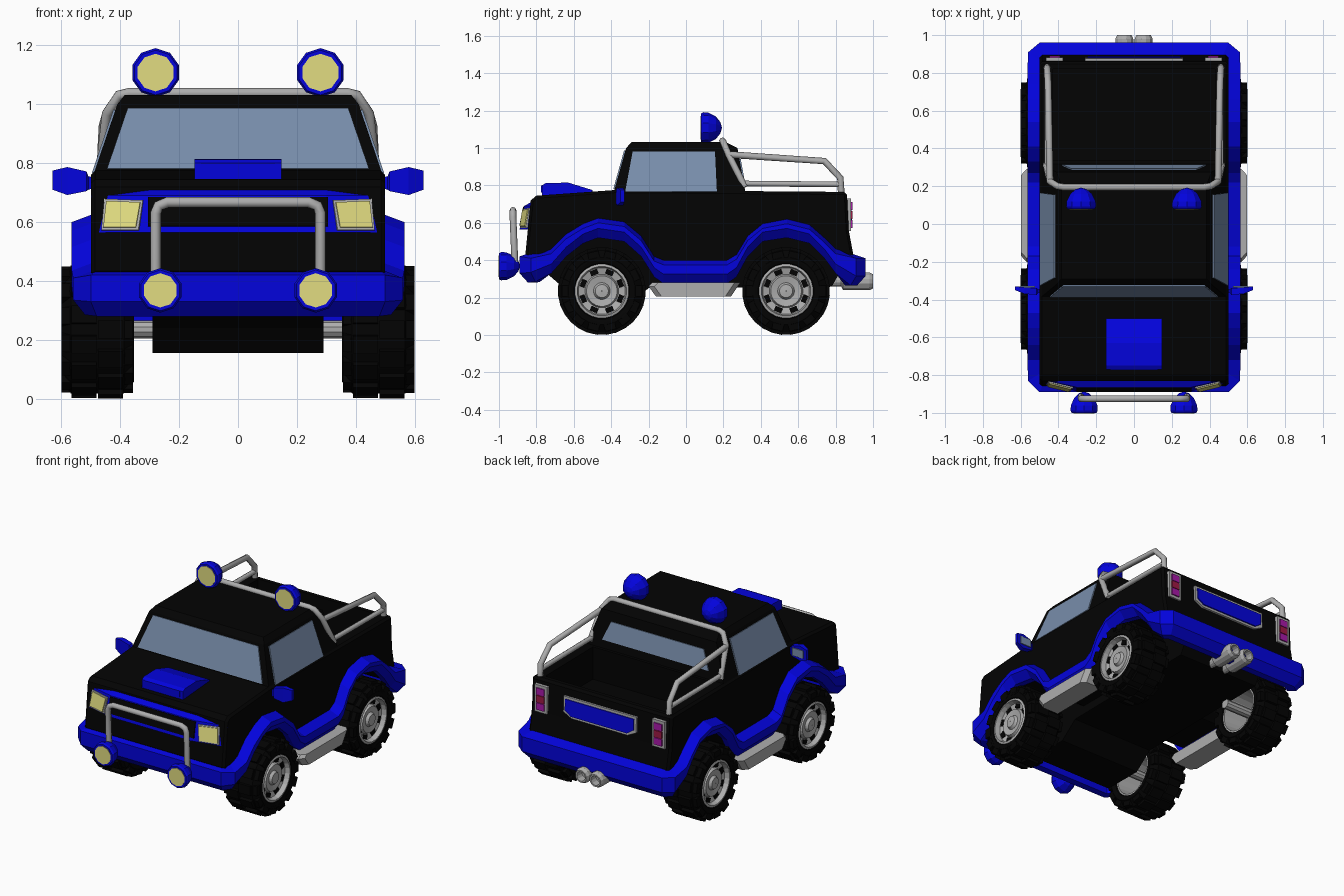
import bpy, bmesh, math
from mathutils import Matrix, Vector

if "Cube" in bpy.data.objects:
    bpy.data.objects.remove(bpy.data.objects["Cube"])


def material(name, rgb):
    m = bpy.data.materials.new(name)
    m.diffuse_color = (*rgb, 1)
    m.use_nodes = True
    m.node_tree.nodes["Principled BSDF"].inputs["Base Color"].default_value = m.diffuse_color
    return m


BLUE = material("blue_paint", (0.001, 0.001, 0.72))
BLACK = material("black_paint", (0.001, 0.001, 0.001))
GLASS = material("glass", (0.19, 0.27, 0.41))
YELLOW = material("lamp_yellow", (0.76, 0.72, 0.22))
RED = material("tail_red", (0.35, 0.01, 0.06))
PURPLE = material("tail_purple", (0.4, 0.01, 0.4))
METAL = material("grey_metal", (0.42, 0.42, 0.42))


def finish(name, bm, mat):
    bmesh.ops.remove_doubles(bm, verts=bm.verts, dist=1e-5)
    bmesh.ops.recalc_face_normals(bm, faces=bm.faces)
    me = bpy.data.meshes.new(name)
    bm.to_mesh(me)
    bm.free()
    ob = bpy.data.objects.new(name, me)
    bpy.context.collection.objects.link(ob)
    me.materials.append(mat)
    return ob


def loft(name, rings, mat=METAL, wrap=False):
    """Skin closed cross-sections; wrap joins last to first, else ends are capped."""
    bm = bmesh.new()
    vs = [[bm.verts.new(p) for p in r] for r in rings]
    n = len(vs[0])
    for k in range(len(vs) if wrap else len(vs) - 1):
        a, b = vs[k], vs[(k + 1) % len(vs)]
        for i in range(n):
            j = (i + 1) % n
            bm.faces.new((a[i], a[j], b[j], b[i]))
    if not wrap:
        bm.faces.new(vs[0])
        bm.faces.new(vs[-1])
    return finish(name, bm, mat)


def prism(name, prof, x0, x1, mat=METAL):
    return loft(name, [[(x, y, z) for y, z in prof] for x in (x0, x1)], mat)


def box(name, x0, x1, y0, y1, z0, z1, mat=METAL):
    return prism(name, [(y0, z0), (y1, z0), (y1, z1), (y0, z1)], x0, x1, mat)


def lathe(name, prof, n, loc, axis, mat=METAL, wrap=False, flip=1):
    """Revolve (axial, radius) points about the x or y axis."""
    rings = []
    for a, r in prof:
        ring = []
        for i in range(n):
            t = 2 * math.pi * (i + 0.5) / n
            c, s = r * math.cos(t), r * math.sin(t)
            p = (a * flip, c, s) if axis == "x" else (c, a * flip, s)
            ring.append(Vector(p) + Vector(loc))
        rings.append(ring)
    return loft(name, rings, mat, wrap)


def pane(name, pts, mat, t=0.014):
    bm = bmesh.new()
    bm.faces.new([bm.verts.new(p) for p in pts])
    ob = finish(name, bm, mat)
    m = ob.modifiers.new("thickness", "SOLIDIFY")
    m.thickness, m.offset = t, 0
    return ob


def tube(name, pts, r=0.018):
    cu = bpy.data.curves.new(name, "CURVE")
    cu.dimensions = "3D"
    cu.bevel_depth, cu.bevel_resolution, cu.use_fill_caps = r, 2, True
    cu.materials.append(METAL)
    sp = cu.splines.new("POLY")
    sp.points.add(len(pts) - 1)
    for p, q in zip(sp.points, pts):
        p.co = (*q, 1)
    ob = bpy.data.objects.new(name, cu)
    bpy.context.collection.objects.link(ob)


def blocks(name, cells, loc, mat):
    """Ring of boxes about x: cells are (angle, x, radius, sx, tangential, radial)."""
    bm = bmesh.new()
    for t, x, r, sx, st, sr in cells:
        m = (Matrix.Translation(loc) @ Matrix.Rotation(t, 4, "X")
             @ Matrix.Translation((x, 0, r)) @ Matrix.Diagonal((sx, st, sr, 1)))
        bmesh.ops.create_cube(bm, size=1, matrix=m)
    return finish(name, bm, mat)


# Blue fender and bumper band: (y, top, bottom) along one side
SIDE = [(-.72, .465, .33), (-.64, .545, .42), (-.55, .60, .49), (-.47, .63, .52),
        (-.33, .61, .50), (-.24, .535, .42), (-.17, .425, .31), (-.12, .405, .275),
        (.22, .405, .275), (.27, .435, .31), (.33, .535, .42), (.41, .60, .50),
        (.54, .625, .52), (.66, .595, .49), (.74, .525, .41), (.80, .465, .33)]
half = [(0, -.89, 0, -.80, .45, .28), (.5, -.89, .46, -.80, .45, .28), (.56, -.83, .48, -.78, .44, .285)]
half += [(.565, y, .485, y, t, b) for y, t, b in SIDE]
half += [(.56, .91, .48, .85, .44, .265), (.5, .96, .46, .87, .44, .265), (0, .96, 0, .87, .44, .265)]
full = half + [(-a, b, -c, d, e, f) for a, b, c, d, e, f in half[-2:0:-1]]
rings = []
for ox, oy, ix, iy, t, b in full:
    mx, my = ix + .5 * (ox - ix), iy + .5 * (oy - iy)
    rings.append([(ix, iy, t), (ox, oy, t - .03), (ox, oy, b + .05), (mx, my, b), (ix, iy, b)])
loft("fender_bumper_band", rings, BLUE, wrap=True)

# Body with wheel arches and an open load bed
prof = [(.90, .40), (.87, .56), (.86, .765), (-.38, .775), (-.80, .745), (-.83, .72), (-.86, .42)]
body = prism("body", prof + [(y, b + .03) for y, t, b in SIDE], -.5, .5, BLACK)
bev = body.modifiers.new("soft_edges", "BEVEL")
bev.width, bev.segments, bev.limit_method, bev.angle_limit = .014, 1, "ANGLE", 1.0
cutter = box("bed_cutter", -.43, .43, .335, .82, .56, .95, BLACK)
cutter.hide_render = True
cutter.hide_viewport = True
cut = body.modifiers.new("load_bed", "BOOLEAN")
cut.object, cut.operation, cut.solver = cutter, "DIFFERENCE", "EXACT"
prism("underbody", [(-.78, .36), (-.64, .24), (-.58, .155), (-.32, .155), (-.2, .25), (.78, .26),
                    (.86, .4), (.8, .555), (-.8, .555)], -.29, .29, BLACK)

# Cab
loft("cab", [[(-x, y0, z), (x, y0, z), (x, y1, z), (-x, y1, z)] for x, y0, y1, z in
             ((.495, -.39, .32, .75), (.41, -.32, .275, 1.0), (.385, -.29, .21, 1.032))], BLACK)


def cab_x(z):
    return .495 - (z - .75) * .34


def cab_f(z):
    return -.39 + (z - .75) * .28


def cab_r(z):
    return .32 - (z - .75) * .18


def face_window(name, fy, w0, w1, z0, z1):
    pane(name, [(-w0, fy(z0), z0), (w0, fy(z0), z0), (w1, fy(z1), z1), (-w1, fy(z1), z1)], GLASS)


face_window("windscreen", cab_f, .445, .375, .78, .985)
face_window("rear_window", cab_r, .38, .33, .82, .94)

# Grille surround, tapering back at the corners
gp = [(-.80, .565), (-.89, .565), (-.865, .69), (-.82, .715), (-.78, .715)]
loft("grille_surround", [[(x * (.95 if z < .6 else 1), y + d * (y < -.81), z) for y, z in gp]
                         for x, d in ((-.5, .045), (-.3, 0), (.3, 0), (.5, .045))], BLUE)


def nose(x, z):
    return (x, -.891 + (z - .565) * .2 + max(0, abs(x) - .3) * .24, z)


pane("grille_inset", [nose(-.305, .585), nose(.305, .585), nose(.305, .685), nose(-.305, .685)], BLACK, .01)

# Hood scoop with a raised mouth
prism("hood_scoop", [(-.77, .73), (-.77, .80), (-.75, .812), (-.63, .815), (-.5, .775), (-.5, .75)], -.147, .147, BLUE)
box("scoop_mouth", -.125, .125, -.774, -.765, .762, .80, BLUE)

# Front guard bar and roll bar
g = [(.28, -.915, .39), (.28, -.925, .63), (.27, -.925, .655), (.24, -.925, .667)]
tube("front_guard", g + [(-x, y, z) for x, y, z in reversed(g)])
h = [(.465, .315, .79), (.445, .225, .97), (.405, .20, 1.03), (.37, .195, 1.038)]
tube("roll_hoop", h + [(-x, y, z) for x, y, z in reversed(h)])

# Rear panel in a frame
for nm, e, y, t, m in (("rear_panel_frame", .015, .873, .016, METAL), ("rear_panel", 0, .88, .016, BLUE)):
    pane(nm, [(-.2, y + .002, .59 - e), (.2, y + .002, .59 - e), (.245 + e, y, .62 - e), (.245 + e, y - .004, .69 + e),
              (-.245 - e, y - .004, .69 + e), (-.245 - e, y, .62 - e)], m, t)

for s, side in ((1, "right"), (-1, "left")):
    # Side glass
    pane(f"side_window_{side}", [(s * cab_x(z), y, z) for y, z in
                                 ((-.325, .765), (-.285, .98), (.155, .98), (.165, .765))], GLASS)
    # Headlights
    for nm, e, t, m in (("headlight_frame", .008, .014, METAL), ("headlight", 0, .026, YELLOW)):
        pane(f"{nm}_{side}", [nose(s * (.345 - e), .58 - e), nose(s * (.455 + e), .58 - e),
                              nose(s * (.445 + e), .67 + e), nose(s * (.33 - e), .665 + e)], m, t)
    # Bar rails beside the bed
    tube(f"upper_rail_{side}", [(s * x, y, z) for x, y, z in
                                ((.445, .225, .965), (.455, .74, .93), (.46, .825, .84), (.46, .83, .76))])
    tube(f"lower_rail_{side}", [(s * .46, .31, .81), (s * .46, .83, .805)], .015)
    # Round lamps on roof and bumper
    for nm, x, y, z, k in (("roof_lamp", .28, .08, 1.108, 1), ("bumper_lamp", .264, -1.0, .368, .91)):
        lathe(f"{nm}_{side}", [(0, .066 * k), (0, .076 * k), (.012, .083 * k), (.04, .081 * k),
                               (.08, .06 * k), (.104, .03 * k), (.112, .002)], 10, (s * x, y, z), "y", BLUE)
        lathe(f"{nm}_lens_{side}", [(-.003, .064 * k), (.01, .064 * k)], 10, (s * x, y, z), "y", YELLOW)
    # Door mirrors
    loft(f"mirror_{side}", [[(s * x, y0, za), (s * x, y1, za), (s * x, y1, zb), (s * x, y0, zb)] for x, y0, y1, za, zb in
                            ((.47, -.365, -.345, .72, .75), (.508, -.365, -.345, .71, .755), (.515, -.375, -.34, .705, .772),
                             (.58, -.37, -.335, .692, .787), (.63, -.35, -.33, .71, .775))], BLUE)
    box(f"mirror_glass_{side}", *sorted((s * .525, s * .605)), -.336, -.329, .715, .765, GLASS)
    # Side step
    loft(f"side_step_{side}", [[(s * x, y, z) for y, z in ((-.2 + d, .26), (-.16 + d, .205), (.24 - d, .205),
                                                           (.29 - d, .28), (-.18 + d, .28))]
                               for x, d in ((.46, 0), (.57, 0), (.597, .03))])
    # Tail lights
    box(f"tail_light_frame_{side}", *sorted((s * .375, s * .465)), .85, .882, .555, .73)
    for i, m in enumerate((PURPLE, RED, PURPLE)):
        box(f"tail_lens_{i}_{side}", *sorted((s * .392, s * .448)), .86, .89, .572 + i * .048, .616 + i * .048, m)
    # Exhaust pipes
    lathe(f"exhaust_{side}", [(.77, .028), (.83, .028), (.84, .049), (.98, .049), (1.0, .04), (1.0, .03), (.95, .028)],
          12, (s * .051, 0, .287), "y")

    # Wheels: tyre, tread, rim, slots and axle
    for yc, end in ((-.45, "front"), (.535, "rear")):
        tag, c = f"{end}_{side}", (s * .478, yc, .235)
        lathe(f"tyre_{tag}", [(-.10, .138), (-.118, .15), (-.124, .18), (-.09, .219), (.09, .219), (.122, .18),
                              (.116, .15), (.10, .138)], 24, c, "x", BLACK, True, s)
        n = 14
        cells = []
        for i in range(n):
            for q in (0, .5):
                t, sg = 2 * math.pi * (i + q) / n, (1 if q else -1)
                cells.append((t, sg * .045, .215, .085, .06, .037))
                cells.append((t, sg * .1, .19, .042, .06, .048))
        blocks(f"tread_{tag}", cells, c, BLACK)
        lathe(f"rim_{tag}", [(-.112, .135), (-.112, .145), (.112, .145), (.116, .132), (.085, .125), (.075, .09),
                             (.095, .082), (.088, .045), (.105, .035), (.108, .002), (.05, .002), (.05, .125)],
              24, c, "x", METAL, True, s)
        blocks(f"rim_slots_{tag}", [(math.pi * (i + .5) / 4, s * .07, .107, .032, .042, .027) for i in range(8)], c, BLACK)
        lathe(f"axle_{tag}", [(-.22, .03), (.06, .03)], 10, c, "x", METAL, False, s)
